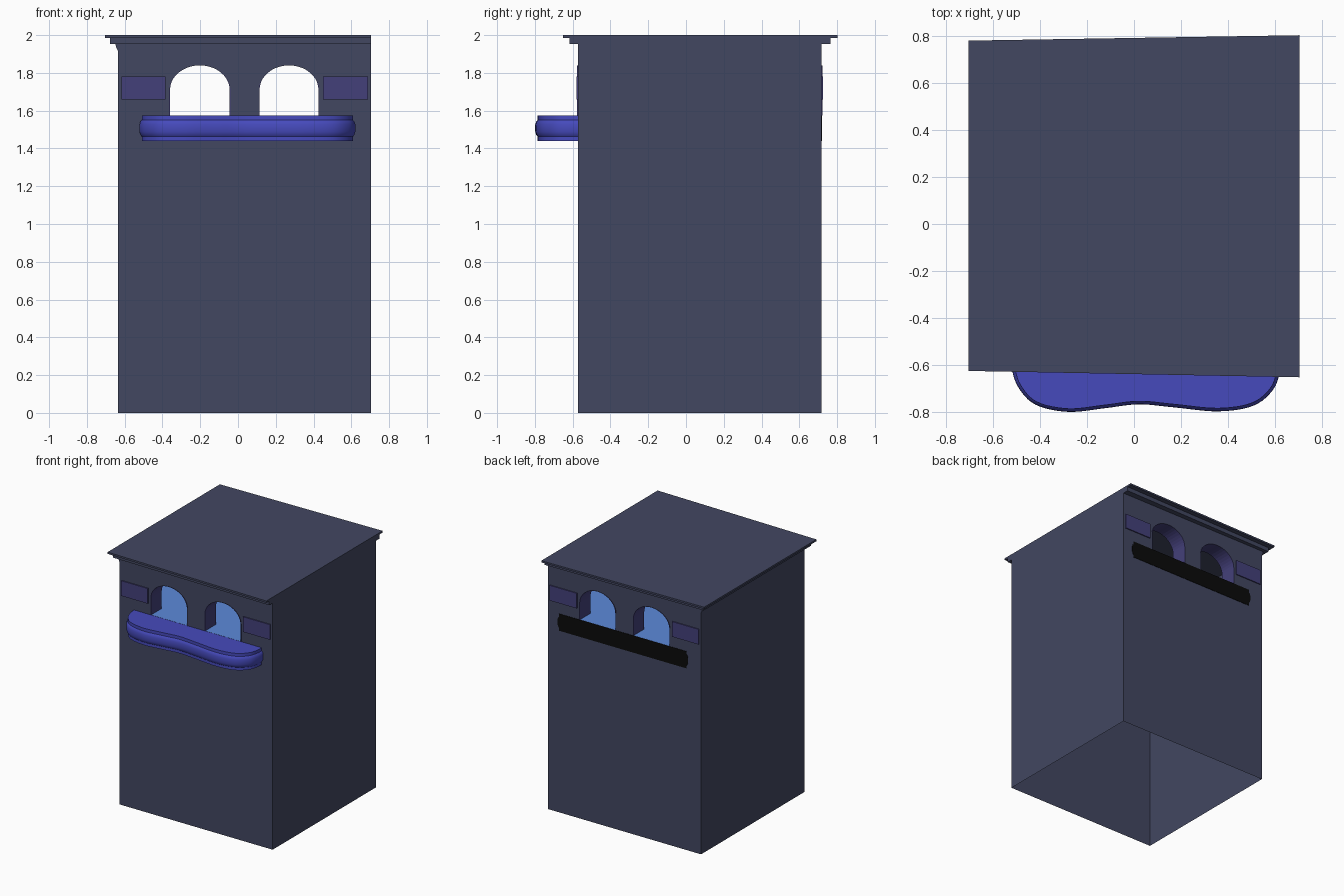
import bpy, bmesh, math
from mathutils import Vector

if "Cube" in bpy.data.objects:
    bpy.data.objects.remove(bpy.data.objects["Cube"])


def material(name, rgb):
    m = bpy.data.materials.new(name)
    lin = [(c / 255 / 12.92) if c / 255 <= 0.04045 else ((c / 255 + 0.055) / 1.055) ** 2.4 for c in rgb]
    m.diffuse_color = (*lin, 1)
    m.use_nodes = True
    m.node_tree.nodes["Principled BSDF"].inputs["Base Color"].default_value = m.diffuse_color
    return m


SLATE = material("slate wall", (66, 71, 97))
PURPLE = material("purple panel", (68, 64, 122))
BLUE = material("balcony blue", (70, 74, 188))
SKY = material("light blue floor", (93, 138, 218))
BLACK = material("black", (10, 10, 10))


def make(name, verts, faces, mat, fix=True):
    me = bpy.data.meshes.new(name)
    me.from_pydata([tuple(v) for v in verts], [], faces)
    if fix:
        bm = bmesh.new()
        bm.from_mesh(me)
        bmesh.ops.recalc_face_normals(bm, faces=bm.faces)
        bm.to_mesh(me)
        bm.free()
    ob = bpy.data.objects.new(name, me)
    me.materials.append(mat)
    bpy.context.collection.objects.link(ob)
    return ob


def loft(name, rings, mat):
    """Closed solid through equal-length rings, capped at both ends."""
    n = len(rings[0])
    verts = [p for r in rings for p in r]
    faces = [(k * n + i, k * n + (i + 1) % n, (k + 1) * n + (i + 1) % n, (k + 1) * n + i)
             for k in range(len(rings) - 1) for i in range(n)]
    faces += [tuple(range(n)), tuple(range((len(rings) - 1) * n, len(rings) * n))]
    return make(name, verts, faces, mat)


def extrude_y(name, outline, y0, y1, mat):
    return loft(name, [[(x, y, z) for x, z in outline] for y in (y0, y1)], mat)


L, R, F, B = -0.635, 0.705, -0.573, 0.718    # body limits
SILL, TOP = 1.575, 1.955
ARCHES = ((-0.202, 0.162), (0.27, 0.16))     # centre x, half width
DEPTH = 0.13


def arch(cx, hw, grow=0.0, n=20):
    """Arch outline from left foot over the top to right foot."""
    pts = [(cx - hw - grow, SILL)]
    for i in range(n + 1):
        a = math.pi * (1 - i / n)
        pts.append((cx + (hw + grow) * math.cos(a), 1.71 + (0.13 + grow) * math.sin(a)))
    return pts + [(cx + hw + grow, SILL)]


# lower body: open-bottomed shell, side walls run full height
make("body_walls",
     [(L, F, 0), (R, F, 0), (R, B, 0), (L, B, 0),
      (L, F, SILL), (R, F, SILL), (R, B, SILL), (L, B, SILL),
      (L, F, TOP), (R, F, TOP), (R, B, TOP), (L, B, TOP)],
     [(0, 1, 5, 4), (1, 2, 6, 5), (2, 3, 7, 6), (3, 0, 4, 7), (5, 6, 10, 9), (7, 4, 8, 11)], SLATE)

# room floor seen through the windows
make("room_floor", [(L, F, SILL), (R, F, SILL), (R, B, SILL), (L, B, SILL)], [(0, 1, 2, 3)], SKY, False)

# front and back window walls with arched openings, liners and panels
wall = [(L, SILL)] + [p for a in ARCHES for p in arch(*a)] + [(R, SILL), (R, TOP), (L, TOP)]
for side, y, s in (("front", F, 1), ("back", B, -1)):
    extrude_y(side + "_window_wall", wall, y, y + s * DEPTH, SLATE)
    for k, (cx, hw) in enumerate(ARCHES):
        rim = arch(cx, hw) + arch(cx, hw - 0.004)[::-1]
        extrude_y(f"{side}_arch_lining_{k + 1}", rim, y - s * 0.004, y + s * (DEPTH + 0.002), PURPLE)
    for k, (x0, x1) in enumerate(((-0.618, -0.385), (0.45, 0.687))):
        extrude_y(f"{side}_panel_{k + 1}", [(x0, 1.66), (x1, 1.66), (x1, 1.78), (x0, 1.78)],
                  y - s * 0.008, y + s * 0.01, PURPLE)


# cornice: two stepped slabs, slightly tapered, flush on the right side
def slab(name, x0, left, right, z0, z1):
    ring = [(x0, left[0]), (R, right[0]), (R, right[1]), (x0, left[1])]
    loft(name, [[(x, y, z) for x, y in ring] for z in (z0, z1)], SLATE)


slab("cornice_lower", -0.677, (-0.597, 0.745), (-0.617, 0.766), 1.953, 1.986)
slab("cornice_top", -0.705, (-0.625, 0.78), (-0.652, 0.803), 1.986, 2.0)
extrude_y("cornice_cove", [(L, 1.915), (L, 1.955), (-0.65, 1.955), (-0.643, 1.93)], F, B, SLATE)


# balcony: wavy outline lofted through a moulded edge profile
ctrl = [(-0.522, -0.53), (-0.522, -0.60), (-0.495, -0.69), (-0.42, -0.768), (-0.28, -0.799),
        (-0.12, -0.783), (0.02, -0.767), (0.17, -0.78), (0.36, -0.797), (0.51, -0.772),
        (0.595, -0.70), (0.622, -0.61), (0.622, -0.53)]
P = [Vector(c) for c in ctrl]
path = []
for i in range(1, len(P) - 2):
    a, b, c, d = P[i - 1:i + 3]
    for j in range(6):
        t = j / 6
        path.append(0.5 * (2 * b + (c - a) * t + (2 * a - 5 * b + 4 * c - d) * t * t
                           + (3 * b - a - 3 * c + d) * t ** 3))
path.append(P[-2])


def inset(d):
    out = []
    for i, p in enumerate(path):
        t = (path[min(i + 1, len(path) - 1)] - path[max(i - 1, 0)]).normalized()
        out.append(p + Vector((-t.y, t.x)) * d)
    return [Vector((out[0].x, F + 0.002))] + out + [Vector((out[-1].x, F + 0.002))]


profile = [(0.013, 1.44), (0.013, 1.463), (0.006, 1.472), (0.001, 1.488), (0, 1.508),
           (0.001, 1.528), (0.006, 1.543), (0.013, 1.55), (0.013, 1.574)]
balcony = loft("balcony", [[(p.x, p.y, z) for p in inset(d)] for d, z in profile], BLUE)
bpy.context.view_layer.objects.active = balcony
balcony.select_set(True)
bpy.ops.object.shade_smooth_by_angle(angle=math.radians(28))

# flat black strip on the back wall, same silhouette as the balcony
strip = [(-0.522 + d, z) for d, z in profile] + [(0.622 - d, z) for d, z in reversed(profile)]
extrude_y("back_strip", strip, B - 0.002, B + 0.003, BLACK)
